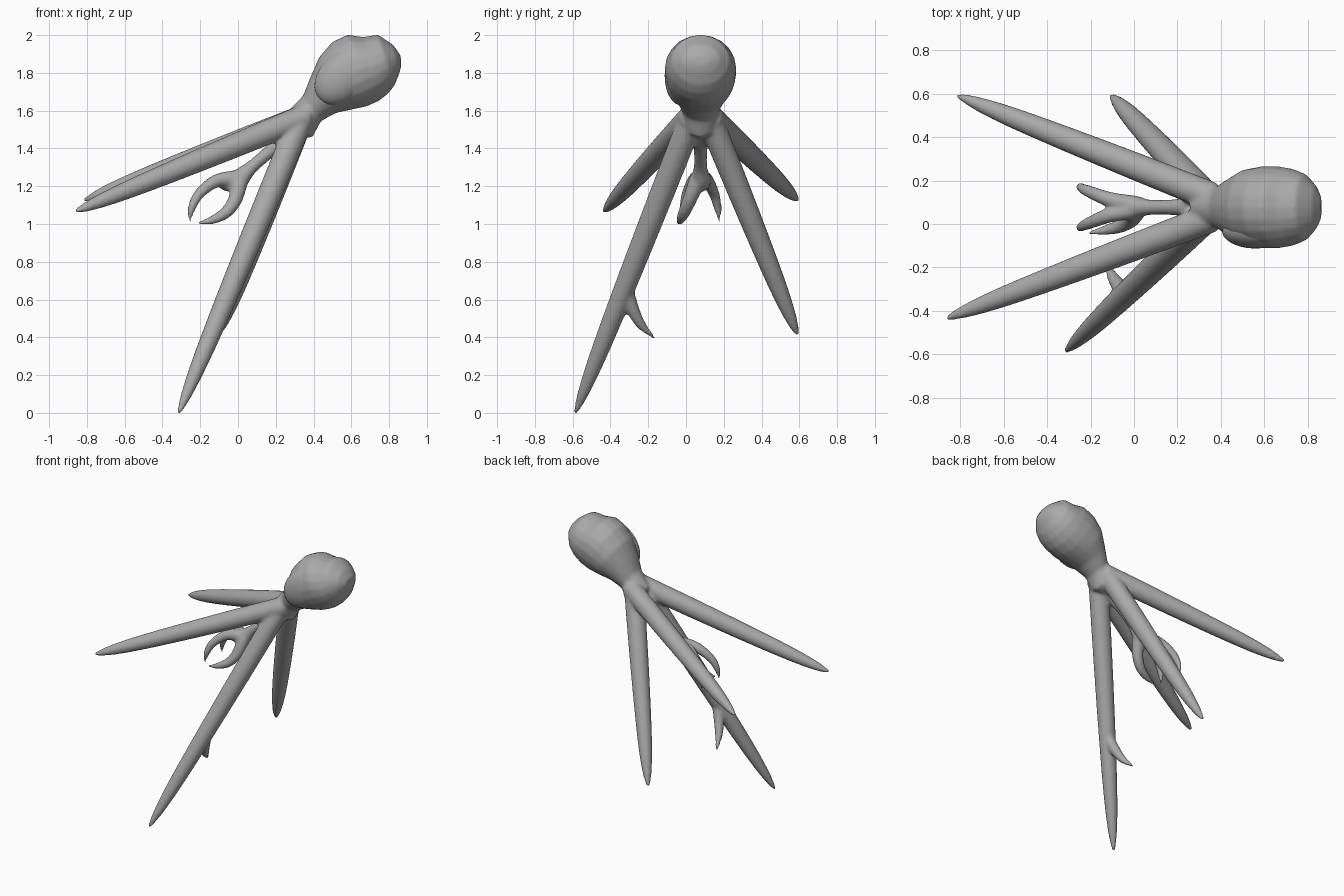
import bpy, bmesh, math
from mathutils import Vector as V, Matrix

old = bpy.data.objects.get("Cube")
if old:
    bpy.data.objects.remove(old, do_unlink=True)

# One plain grey for everything
GREY = (0.4, 0.4, 0.4, 1)
mat = bpy.data.materials.new("clay grey")
mat.use_nodes = True
mat.diffuse_color = GREY
bsdf = next(n for n in mat.node_tree.nodes if n.type == 'BSDF_PRINCIPLED')
bsdf.inputs["Base Color"].default_value = GREY
bsdf.inputs["Roughness"].default_value = 0.7

MID = 0.077          # y of the body's plane of symmetry
SIDES = 20


def new_object(name, bm):
    bmesh.ops.recalc_face_normals(bm, faces=bm.faces)
    mesh = bpy.data.meshes.new(name)
    bm.to_mesh(mesh)
    bm.free()
    mesh.materials.append(mat)
    mesh.shade_smooth()
    obj = bpy.data.objects.new(name, mesh)
    bpy.context.collection.objects.link(obj)
    return obj


def loft(bm, rings):
    """Closed skin over elliptical rings given as (centre, half axis, half axis)."""
    loops = []
    for c, a, b in rings:
        loops.append([bm.verts.new(c + a * math.cos(t) + b * math.sin(t))
                      for t in (2 * math.pi * i / SIDES for i in range(SIDES))])
    for lo, hi in zip(loops, loops[1:]):
        for i in range(SIDES):
            j = (i + 1) % SIDES
            bm.faces.new((lo[i], lo[j], hi[j], hi[i]))
    bm.faces.new(loops[0][::-1])
    bm.faces.new(loops[-1])


def spline(values, steps=5):
    """Catmull-Rom through vectors of any size."""
    p = [values[0]] + values + [values[-1]]
    out = []
    for a, b, c, d in zip(p, p[1:], p[2:], p[3:]):
        for k in range(steps):
            t = k / steps
            out.append((b * 2 + (c - a) * t + (a * 2 - b * 5 + c * 4 - d) * t * t
                        + (b * 3 - a - c * 3 + d) * t ** 3) / 2)
    return out + [values[-1]]


def tube(bm, points):
    """Round limb along (x, y, z, radius) points."""
    pts = spline([V(p) for p in points])
    rings = []
    for i, p in enumerate(pts):
        along = (pts[min(i + 1, len(pts) - 1)] - pts[max(i - 1, 0)]).to_3d().normalized()
        a = along.cross(V((0.3, 1, 0))).normalized()
        rings.append((p.to_3d(), a * p.w, along.cross(a) * p.w))
    loft(bm, rings)


body = bmesh.new()

# Head and neck: top x, top z, bottom x, bottom z, half width
head = [(.25, 1.58, .33, 1.45, .05), (.30, 1.635, .395, 1.46, .09),
        (.345, 1.68, .44, 1.545, .10), (.38, 1.77, .52, 1.588, .135),
        (.43, 1.885, .60, 1.605, .175), (.50, 1.965, .68, 1.622, .189),
        (.58, 2.003, .745, 1.65, .189), (.66, 1.99, .795, 1.69, .178),
        (.74, 2.003, .83, 1.735, .155), (.82, 1.95, .855, 1.80, .10),
        (.86, 1.895, .865, 1.84, .05)]
loft(body, [(V(((a + c) / 2, MID, (b + d) / 2)),
             V(((a - c) / 2, 0, (b - d) / 2)), V((0, w, 0)))
            for a, b, c, d, w in head])

# Four long tapering legs: hub end, tip
LEG_SHAPE = [(0, .068), (.3, .064), (.6, .056), (.8, .046), (.92, .032), (.98, .017), (1, .009)]
legs = [((.36, .03, 1.57), (-.865, -.435, 1.065)),
        ((.36, .125, 1.57), (-.815, .592, 1.125)),
        ((.335, .03, 1.56), (-.315, -.587, -.004)),
        ((.335, .125, 1.56), (-.105, .592, .41))]
for hub, tip in legs:
    tube(body, [(*V(hub).lerp(V(tip), t), r) for t, r in LEG_SHAPE])

# Hooked spur on the longest leg
tube(body, [(-.03, -.315, .67, .035), (-.065, -.29, .57, .036),
            (-.10, -.24, .47, .026), (-.133, -.165, .395, .007)])

# Short arm ending in a grasping claw
tube(body, [(.28, MID, 1.48, .05), (.17, MID, 1.385, .036), (.07, MID, 1.30, .036),
            (0, MID, 1.235, .055), (-.06, MID, 1.215, .045), (-.10, MID, 1.21, .02)])
# Two upper fingers
for side in (-1, 1):
    tube(body, [(0, MID + side * .01, 1.24, .045), (-.11, MID + side * .035, 1.23, .036),
                (-.20, MID + side * .07, 1.165, .029), (-.243, MID + side * .09, 1.09, .022),
                (-.256, MID + side * .10, 1.01, .006)])
# Thumb
tube(body, [(.01, .06, 1.23, .045), (-.015, .02, 1.13, .038), (-.065, -.01, 1.06, .032),
            (-.14, -.03, 1.02, .022), (-.215, -.042, 1.004, .006)])

# Fuse the limbs into one soft skin
obj = new_object("body_with_limbs", body)
fuse = obj.modifiers.new("fuse", 'REMESH')
fuse.mode = 'VOXEL'
fuse.voxel_size = 0.011
fuse.use_smooth_shade = True
soften = obj.modifiers.new("soften", 'SMOOTH')
soften.factor = 0.5
soften.iterations = 6

# Shallow oval eye on the front of the head
eye = bmesh.new()
bmesh.ops.create_uvsphere(eye, u_segments=32, v_segments=16, radius=1,
                          matrix=Matrix.Translation((.56, -.03, 1.785))
                          @ Matrix.Rotation(math.radians(-45), 4, 'Y')
                          @ Matrix.Diagonal((.18, .083, .125, 1)))
new_object("eye", eye)
